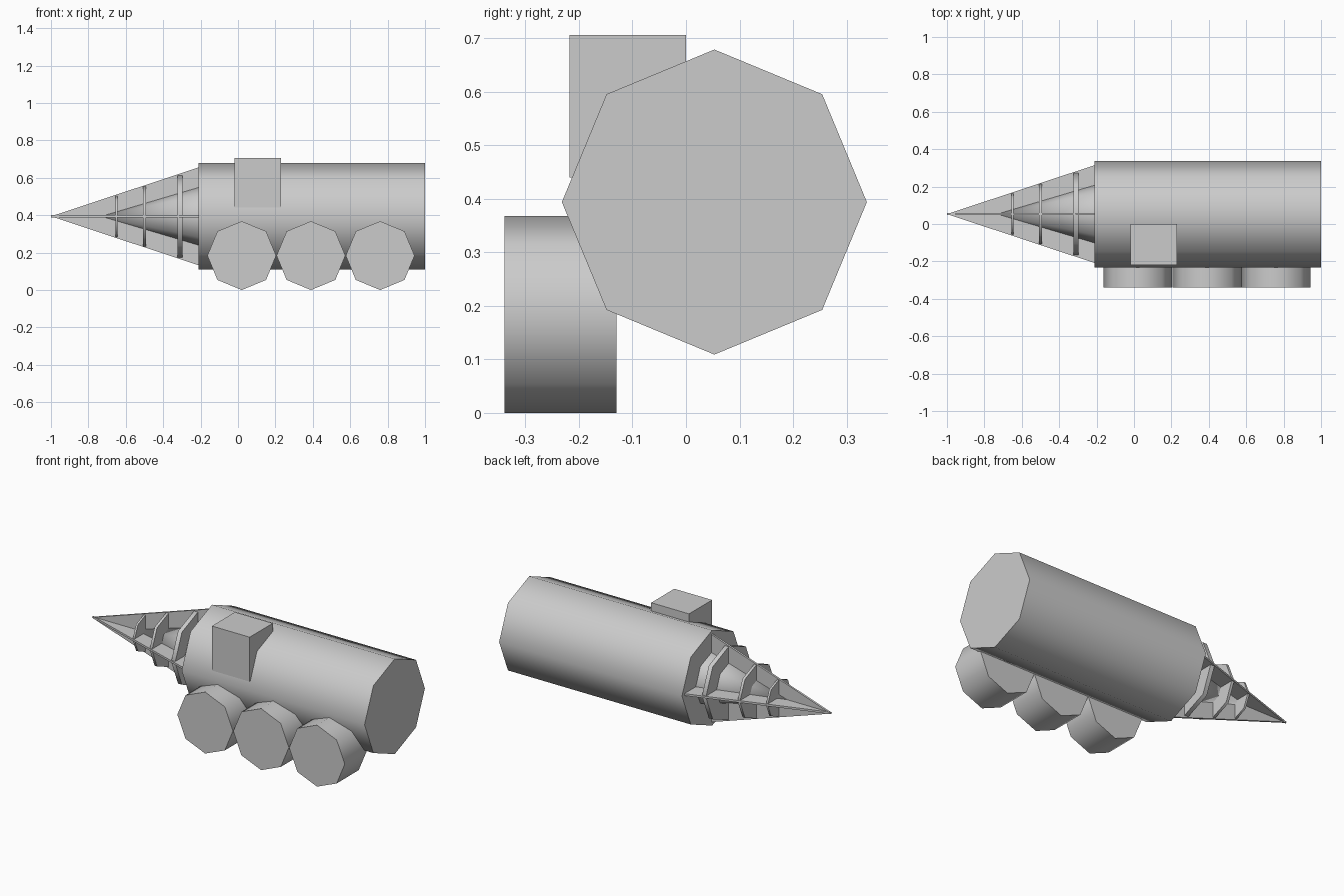
import bpy, bmesh
from math import pi
from mathutils import Matrix

if "Cube" in bpy.data.objects:
    bpy.data.objects.remove(bpy.data.objects["Cube"])

CY, CZ = 0.053, 0.394   # body axis
ALONG_X = Matrix.Rotation(pi / 2, 4, 'Y')
ALONG_Y = Matrix.Rotation(pi / 2, 4, 'X')


def finish(name, bm):
    bmesh.ops.recalc_face_normals(bm, faces=bm.faces)
    me = bpy.data.meshes.new(name)
    bm.to_mesh(me)
    bm.free()
    ob = bpy.data.objects.new(name, me)
    bpy.context.collection.objects.link(ob)
    return ob


def prism(name, center, r1, r2, depth, rot, smooth=True):
    bm = bmesh.new()
    bmesh.ops.create_cone(bm, cap_ends=True, segments=8, radius1=r1, radius2=r2,
                          depth=depth, matrix=Matrix.Translation(center) @ rot)
    if smooth:  # rounded shading on the sides, flat ends
        for f in bm.faces:
            f.smooth = len(f.verts) < 8
        for e in bm.edges:
            e.smooth = all(len(f.verts) < 8 for f in e.link_faces)
    return finish(name, bm)


def extruded(name, pts, thick, matrix):
    bm = bmesh.new()
    face = bm.faces.new([bm.verts.new((x, -thick / 2, z)) for x, z in pts])
    res = bmesh.ops.extrude_face_region(bm, geom=[face])
    moved = [v for v in res['geom'] if isinstance(v, bmesh.types.BMVert)]
    bmesh.ops.translate(bm, verts=moved, vec=(0, thick, 0))
    bmesh.ops.transform(bm, verts=bm.verts, matrix=matrix)
    return finish(name, bm)


# Main barrel
prism("body", (0.395, CY, CZ), 0.285, 0.285, 1.21, ALONG_X)

# Three wheels on the front side
for i in range(3):
    prism(f"wheel_{i + 1}", (0.02 + 0.37 * i, -0.2345, 0.184), 0.184, 0.184, 0.209, ALONG_Y)

# Cabin block sunk into the barrel
bm = bmesh.new()
bmesh.ops.create_cube(bm, size=1, matrix=Matrix.Translation((0.105, -0.109, 0.573))
                      @ Matrix.Diagonal((0.25, 0.218, 0.266, 1)))
finish("cabin", bm)

# Drill core
prism("drill_core", (-0.475, CY, CZ), 0.0, 0.157, 0.53, ALONG_X)

# Crossed drill blades
for i in range(2):
    m = Matrix.Translation((0, CY, CZ)) @ Matrix.Rotation(i * pi / 2, 4, 'X')
    extruded(f"drill_blade_{i + 1}", [(-1, 0), (-0.209, -0.262), (-0.209, 0.262)], 0.012, m)

# Drill rings
for i, (x, r, w) in enumerate([(-0.65, 0.112, 0.012), (-0.5, 0.163, 0.016), (-0.311, 0.222, 0.026)]):
    prism(f"drill_ring_{i + 1}", (x, CY, CZ), r, r, w, ALONG_X)
